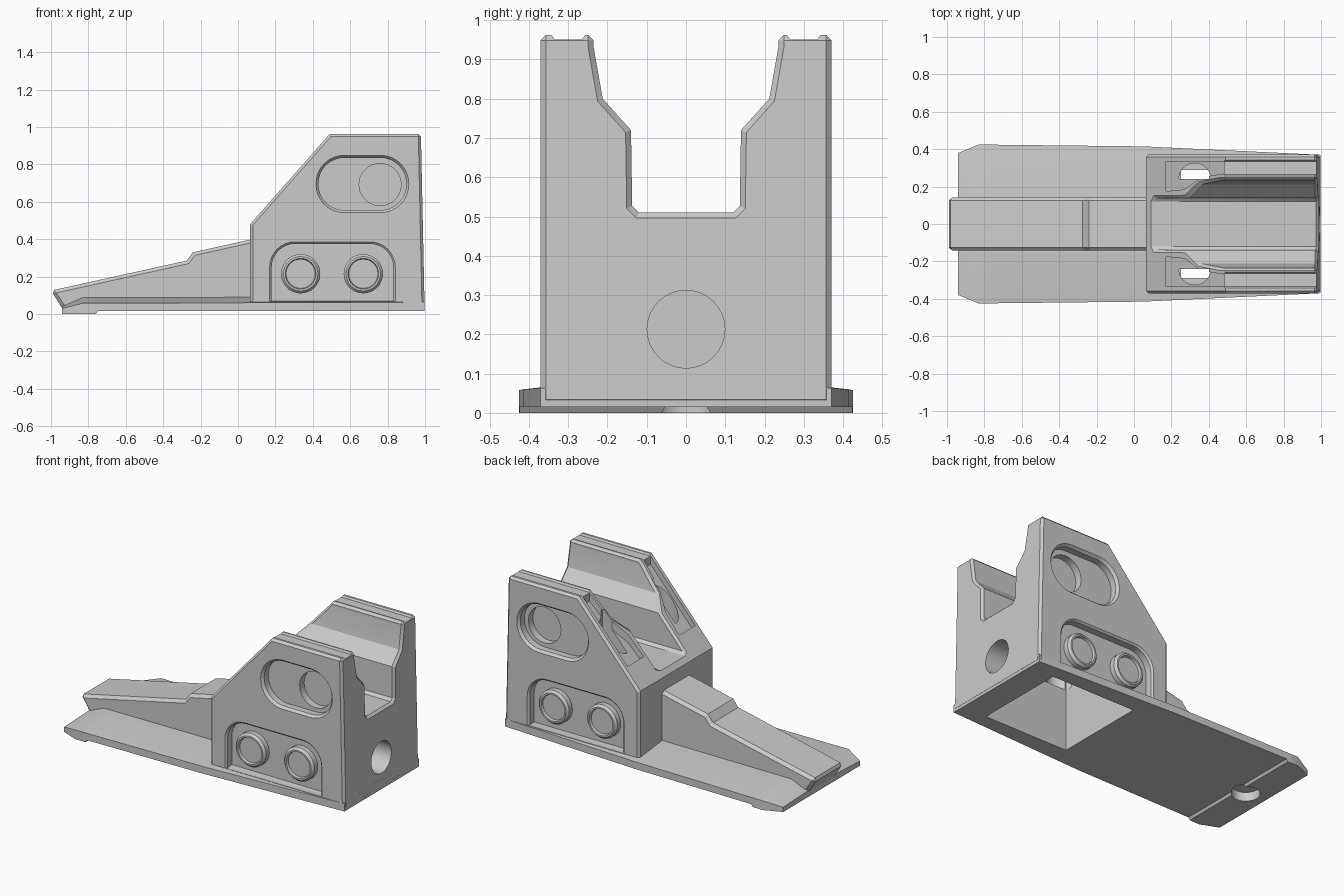
import bpy, bmesh, math
from mathutils import Vector

cube = bpy.data.objects.get("Cube")
if cube:
    bpy.data.objects.remove(cube, do_unlink=True)

grey = bpy.data.materials.new("plain grey")
grey.use_nodes = True
grey.diffuse_color = (0.6, 0.6, 0.6, 1)
grey.node_tree.nodes["Principled BSDF"].inputs["Base Color"].default_value = (0.6, 0.6, 0.6, 1)


def loft(name, rings):
    """Closed solid through rings of matching points."""
    bm = bmesh.new()
    loops = [[bm.verts.new(p) for p in ring] for ring in rings]
    n = len(loops[0])
    for a, b in zip(loops, loops[1:]):
        for i in range(n):
            j = (i + 1) % n
            bm.faces.new((a[i], a[j], b[j], b[i]))
    bm.faces.new(loops[0])
    bm.faces.new(loops[-1])
    bmesh.ops.recalc_face_normals(bm, faces=bm.faces)
    mesh = bpy.data.meshes.new(name)
    bm.to_mesh(mesh)
    bm.free()
    ob = bpy.data.objects.new(name, mesh)
    bpy.context.collection.objects.link(ob)
    mesh.materials.append(grey)
    return ob


def place(pts, axis, d):
    """Put 2D points on the plane at distance d along an axis."""
    if axis == "x":
        return [Vector((d, u, v)) for u, v in pts]
    if axis == "y":
        return [Vector((u, d, v)) for u, v in pts]
    return [Vector((u, v, d)) for u, v in pts]


def prism(name, pts, axis, a, b):
    return loft(name, [place(pts, axis, a), place(pts, axis, b)])


def circle(u, v, r, n=32):
    return [(u + r * math.cos(2 * math.pi * i / n), v + r * math.sin(2 * math.pi * i / n))
            for i in range(n)]


def rounded(u0, u1, v0, v1, r, full=True, n=8):
    """Rectangle with round corners, or with only the top ones round."""
    pts = []
    for k, (u, v) in enumerate([(u1 - r, v1 - r), (u0 + r, v1 - r),
                                (u0 + r, v0 + r), (u1 - r, v0 + r)]):
        if k > 1 and not full:
            pts.append((u0 if k == 2 else u1, v0))
            continue
        for i in range(n + 1):
            t = (k + i / n) * math.pi / 2
            pts.append((u + r * math.cos(t), v + r * math.sin(t)))
    return pts


def apply(ob, mod):
    bpy.context.view_layer.objects.active = ob
    bpy.ops.object.modifier_apply(modifier=mod.name)


def cut(cutter, *targets):
    for ob in targets:
        mod = ob.modifiers.new("cut", "BOOLEAN")
        mod.operation = "DIFFERENCE"
        mod.solver = "EXACT"
        mod.object = cutter
        apply(ob, mod)
    bpy.data.objects.remove(cutter, do_unlink=True)


def bevel(ob, width, angle):
    mod = ob.modifiers.new("bevel", "BEVEL")
    mod.width = width
    mod.segments = 1
    mod.limit_method = "ANGLE"
    mod.angle_limit = math.radians(angle)
    apply(ob, mod)


# Base plate: crowned top, chamfered tip, raised pad under the tip
def section(x, w, low, edge, crown):
    return place([(-w, low), (w, low), (w, edge), (0.14, crown), (-0.14, crown), (-w, edge)], "x", x)

base = loft("base_plate", [
    section(-0.94, 0.38, 0, 0.03, 0.04), section(-0.83, 0.425, 0, 0.058, 0.088),
    section(-0.76, 0.424, 0, 0.058, 0.088), section(-0.75, 0.424, 0.015, 0.058, 0.088),
    section(0.05, 0.415, 0.015, 0.06, 0.09), section(0.997, 0.37, 0.015, 0.063, 0.08)])

# Stepped ramp rail
rail = prism("ramp_rail", [(-0.94, 0.03), (-1, 0.125), (-0.275, 0.285), (-0.24, 0.33),
                           (0.1, 0.405), (0.1, 0.03)], "y", -0.143, 0.143)
bevel(rail, 0.018, 60)

# Main block with the open channel through its top
block = prism("main_block", [(0.065, 0.02), (0.065, 0.48), (0.49, 0.962), (0.978, 0.962),
                             (0.998, 0.02)], "y", -0.371, 0.371)
half = [(0.12, 0.51), (0.137, 0.527), (0.14, 0.72), (0.212, 0.80), (0.235, 0.93), (0.235, 1.1)]
cut(prism("channel_cutter", half + [(-y, z) for y, z in reversed(half)], "x", -0.2, 1.2), block)
bevel(block, 0.014, 50)

# Hollow underneath, open through the base
cut(prism("cavity_cutter", [(0.25, -0.29), (0.83, -0.29), (0.83, 0.29), (0.25, 0.29)],
          "z", -0.1, 0.45), base, block)

# Hole in the tall end and blind hole under the tip
cut(prism("end_hole_cutter", circle(0, 0.213, 0.099), "x", 0.75, 1.2), block)
cut(prism("tip_hole_cutter", circle(-0.81, 0, 0.08), "z", -0.1, 0.055), base, rail)


def slope(x):
    return 0.48 + (x - 0.065) * 1.134


for s, side in ((-1, "right"), (1, "left")):
    # Shallow groove along the top of each wall
    groove = [(0.252, 0.97), (0.265, 0.951), (0.335, 0.951), (0.348, 0.97)]
    cut(prism("groove_cutter", [(s * y, z) for y, z in groove], "x", 0.47, 1.2), block)

    # Recess in the sloped wall edge, with a drop hole into the hollow
    plan = [(0.17, 0.175), (0.27, 0.185), (0.36, 0.25), (0.48, 0.27), (0.48, 0.335), (0.17, 0.335)]
    cut(loft("slope_cutter", [[(x, s * y, slope(x) + d) for x, y in plan]
                              for d in (-0.05, 0.2)]), block)
    drop = [(x, s * max(y, 0.232)) for x, y in circle(0.325, 0.24, 0.085)
            if y > 0.225]
    cut(prism("drop_cutter", drop, "z", 0.4, slope(0.4)), block)

    # Long slot pocket with a round recess in its floor
    cut(loft("slot_cutter", [
        place(rounded(0.405, 0.925, 0.53, 0.86, 0.163), "y", s * 0.385),
        place(rounded(0.43, 0.9, 0.555, 0.835, 0.138), "y", s * 0.355),
        place(rounded(0.43, 0.9, 0.555, 0.835, 0.138), "y", s * 0.315)]), block)
    cut(prism("recess_cutter", circle(0.76, 0.692, 0.113, 20), "y", s * 0.27, s * 0.34), block)

    # Arched pocket above the base
    cut(loft("arch_cutter", [
        place(rounded(0.155, 0.855, 0.066, 0.4, 0.15, False), "y", s * 0.385),
        place(rounded(0.18, 0.83, 0.066, 0.375, 0.125, False), "y", s * 0.36),
        place(rounded(0.18, 0.83, 0.066, 0.375, 0.125, False), "y", s * 0.318)]), block)

    # Two round bosses with sunk centres
    for name, x in (("front", 0.335), ("rear", 0.67)):
        boss = loft(side + "_" + name + "_boss", [
            place(circle(x, 0.215, r), "y", s * y)
            for r, y in ((0.105, 0.31), (0.105, 0.35), (0.092, 0.364),
                         (0.082, 0.364), (0.078, 0.348))])

# Smooth round walls, keep hard edges
bpy.ops.object.select_all(action="DESELECT")
for ob in bpy.context.collection.objects:
    if ob.type == "MESH":
        ob.select_set(True)
        bpy.context.view_layer.objects.active = ob
bpy.ops.object.shade_smooth_by_angle(angle=math.radians(25))
